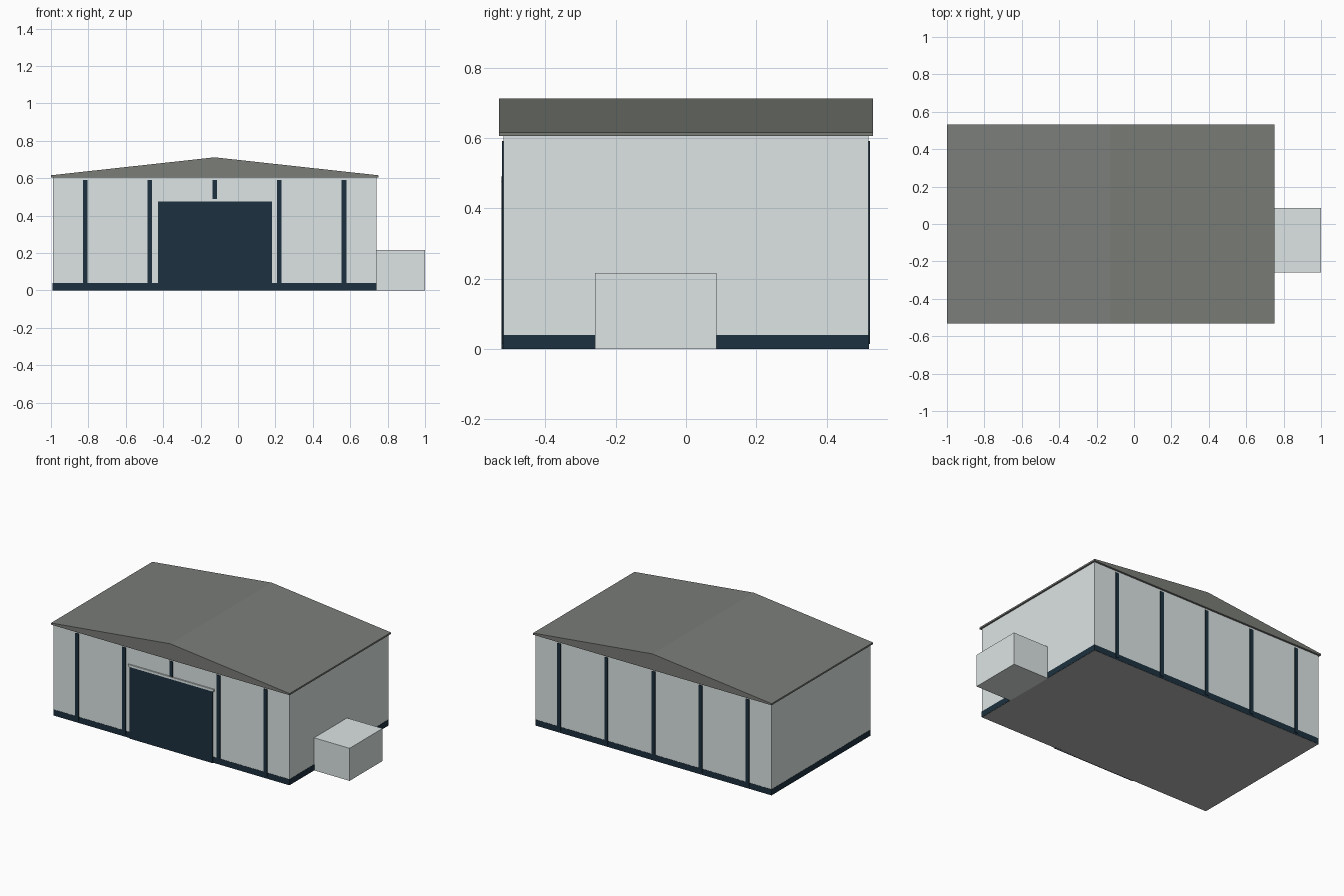
import bpy
import bmesh

if "Cube" in bpy.data.objects:
    bpy.data.objects.remove(bpy.data.objects["Cube"], do_unlink=True)


def material(name, rgb):
    mat = bpy.data.materials.new(name)
    mat.use_nodes = True
    mat.diffuse_color = (*rgb, 1)
    mat.node_tree.nodes["Principled BSDF"].inputs["Base Color"].default_value = (*rgb, 1)
    return mat


pale = material("pale grey cladding", (0.72, 0.78, 0.775))
navy = material("dark navy trim", (0.012, 0.031, 0.05))
slate = material("grey roofing", (0.195, 0.205, 0.187))
concrete = material("concrete grey", (0.46, 0.46, 0.46))


def finish(name, bm, mat):
    bmesh.ops.recalc_face_normals(bm, faces=bm.faces)
    mesh = bpy.data.meshes.new(name)
    bm.to_mesh(mesh)
    bm.free()
    mesh.materials.append(mat)
    obj = bpy.data.objects.new(name, mesh)
    bpy.context.collection.objects.link(obj)
    return obj


def box(name, xs, ys, zs, mat):
    """Box spanning the given (min, max) pair on each axis."""
    bm = bmesh.new()
    bmesh.ops.create_cube(bm, size=1)
    for v in bm.verts:
        for i, (low, high) in enumerate((xs, ys, zs)):
            v.co[i] = high if v.co[i] > 0 else low
    return finish(name, bm, mat)


def prism(name, profile, ys, mat):
    """Extrude an x-z profile along y."""
    bm = bmesh.new()
    face = bm.faces.new([bm.verts.new((x, ys[0], z)) for x, z in profile])
    new = bmesh.ops.extrude_face_region(bm, geom=[face])["geom"]
    bmesh.ops.translate(bm, vec=(0, ys[1] - ys[0], 0),
                        verts=[g for g in new if isinstance(g, bmesh.types.BMVert)])
    return finish(name, bm, mat)


MID = -0.125    # centre line of the hall
HALF = 0.865    # half length of the hall
DEEP = 0.518    # half depth of the hall

# Hall shell, plinth and floor
box("walls", (MID - HALF, MID + HALF), (-DEEP, DEEP), (0.002, 0.607), pale)
lip = 0.0015
box("plinth", (MID - HALF - lip, MID + HALF + lip), (-DEEP - lip, DEEP + lip),
    (0.001, 0.04), navy)
box("floor_slab", (MID - HALF, MID + HALF), (-DEEP, DEEP), (0, 0.01), concrete)

# Shallow gabled roof with thin eaves
eave = HALF + 0.01
prism("roof", [(MID - eave, 0.605), (MID + eave, 0.605), (MID + eave, 0.616),
               (MID, 0.712), (MID - eave, 0.616)], (-0.531, 0.531), slate)

# Posts on the front and back walls; the middle front one stops above the door
for i in range(-2, 3):
    x = MID + i * 0.346
    span = (x - 0.0125, x + 0.0125)
    foot = 0.489 if i == 0 else 0.014
    box(f"front_post_{i + 3}", span, (-DEEP - 0.005, -DEEP + 0.01), (foot, 0.592), navy)
    box(f"back_post_{i + 3}", span, (DEEP - 0.01, DEEP + 0.005), (0.014, 0.592), navy)

# Large door with its rail above
box("door", (MID - 0.304, MID + 0.306), (-0.525, -DEEP + 0.01), (0, 0.475), navy)
box("door_rail", (MID - 0.315, MID + 0.315), (-0.526, -DEEP + 0.01), (0.475, 0.49), pale)

# Small annex against the end wall
box("annex", (MID + HALF - 0.002, 1.0), (-0.259, 0.086), (0, 0.216), pale)
